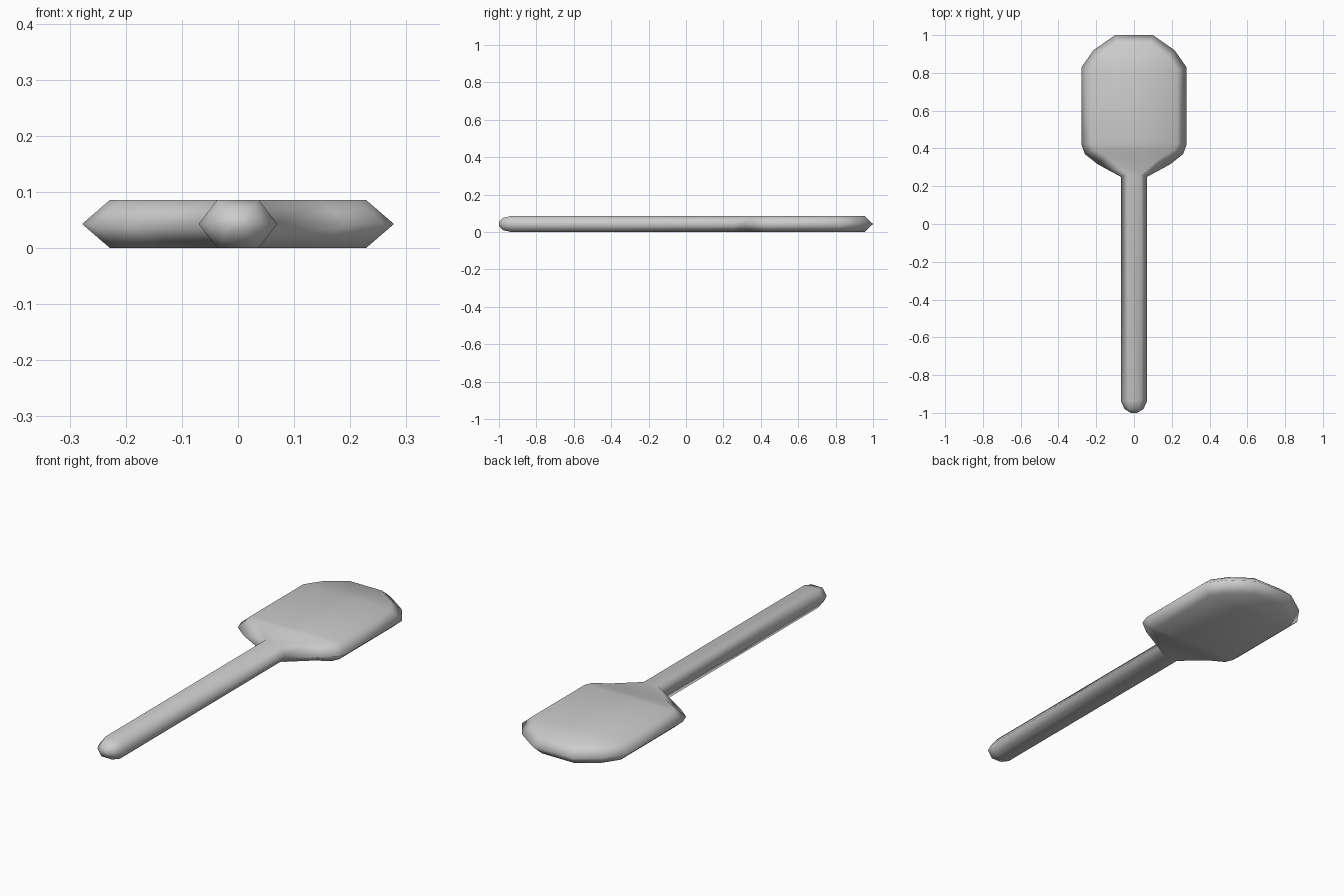
import bpy
import bmesh

cube = bpy.data.objects.get("Cube")
if cube:
    bpy.data.objects.remove(cube, do_unlink=True)

# Plain grey material
grey = bpy.data.materials.new("light_grey")
grey.use_nodes = True
colour = (0.6, 0.6, 0.6, 1)
grey.diffuse_color = colour
grey.node_tree.nodes["Principled BSDF"].inputs["Base Color"].default_value = colour

HALF = 0.043  # half the thickness

# Stations from grip tip to blade end:
# rim y, rim half width, face y, face half width, thickness share
stations = [
    (-1.0, 0.016, -0.998, 0.01, 0.3),
    (-0.98, 0.05, -0.98, 0.028, 0.75),
    (-0.935, 0.07, -0.935, 0.037, 1),
    (0.25, 0.07, 0.262, 0.037, 1),
    (0.315, 0.19, 0.36, 0.15, 1),
    (0.37, 0.26, 0.395, 0.212, 1),
    (0.42, 0.278, 0.43, 0.228, 1),
    (0.83, 0.278, 0.815, 0.228, 1),
    (0.92, 0.215, 0.885, 0.18, 1),
    (1.0, 0.10, 0.955, 0.085, 1),
]

# Hexagonal loft forming the grip and blade in one skin
bm = bmesh.new()
rings = []
for rim_y, rim_w, face_y, face_w, share in stations:
    h = HALF * share
    points = [(rim_w, rim_y, 0), (face_w, face_y, h), (-face_w, face_y, h),
              (-rim_w, rim_y, 0), (-face_w, face_y, -h), (face_w, face_y, -h)]
    rings.append([bm.verts.new((x, y, z + HALF)) for x, y, z in points])
for a, b in zip(rings, rings[1:]):
    for i in range(6):
        j = (i + 1) % 6
        bm.faces.new((a[i], a[j], b[j], b[i]))

# End caps, folded along the rim
for ring in (rings[0], rings[-1]):
    bm.faces.new(ring[:4])
    bm.faces.new(ring[3:] + ring[:1])
bmesh.ops.recalc_face_normals(bm, faces=bm.faces)
for face in bm.faces:
    face.smooth = True

mesh = bpy.data.meshes.new("paddle")
bm.to_mesh(mesh)
bm.free()
mesh.materials.append(grey)
bpy.context.collection.objects.link(bpy.data.objects.new("paddle", mesh))
